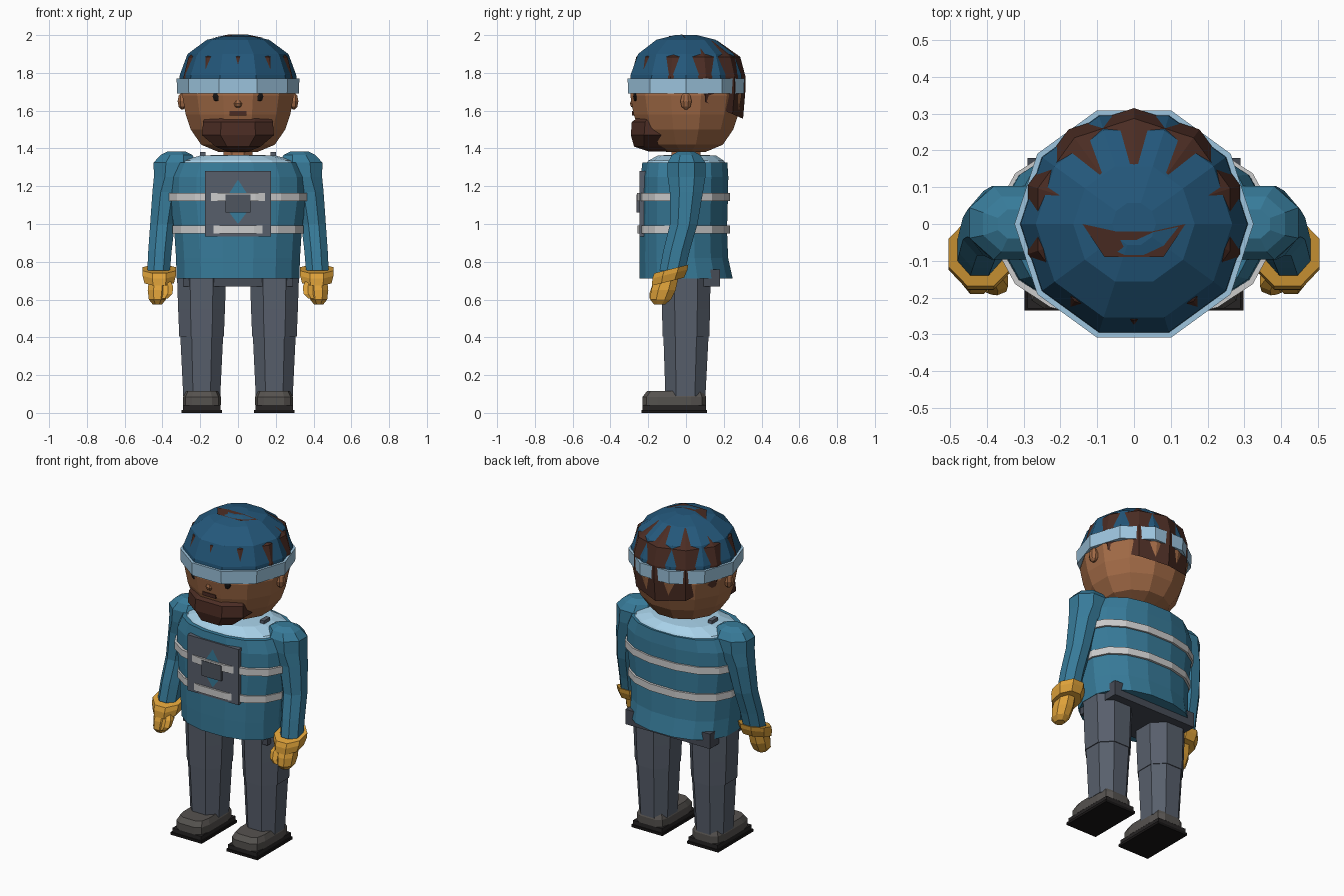
import bpy
from math import sin, cos, pi, copysign
from mathutils import Vector

if "Cube" in bpy.data.objects:
    bpy.data.objects.remove(bpy.data.objects["Cube"])

MATS = {}


def paint(ob, hexcol):
    if hexcol not in MATS:
        m = bpy.data.materials.new("colour_" + hexcol)
        rgb = [(int(hexcol[i:i + 2], 16) / 255) ** 2.2 for i in (0, 2, 4)]
        m.diffuse_color = (*rgb, 1)
        m.use_nodes = True
        m.node_tree.nodes["Principled BSDF"].inputs["Base Color"].default_value = m.diffuse_color
        MATS[hexcol] = m
    ob.data.materials.append(MATS[hexcol])


def finish(name, verts, faces, col, mirror=False):
    me = bpy.data.meshes.new(name)
    me.from_pydata(verts, [], faces)
    ob = bpy.data.objects.new(name, me)
    bpy.context.collection.objects.link(ob)
    paint(ob, col)
    if mirror:
        ob.modifiers.new("mirror", 'MIRROR')
    return ob


def loft(name, rings, col, n=8, p=2.0, flat=True, tilt=0.0, mirror=False):
    """Rings (cx, cy, z, rx, ry) from bottom to top, n-sided superellipses, capped."""
    a0, k = (pi / n, 1 / cos(pi / n)) if flat else (0, 1)
    verts = []
    for cx, cy, z, rx, ry in rings:
        for i in range(n):
            a = a0 + 2 * pi * i / n
            x, y = [r * min(1, k * copysign(abs(t) ** (2 / p), t) * copysign(1, t)) * copysign(1, t)
                    for r, t in ((rx, cos(a)), (ry, sin(a)))]
            verts.append((cx + x, cy + y, z + tilt * y))
    faces = [(r * n + i, r * n + (i + 1) % n, (r + 1) * n + (i + 1) % n, (r + 1) * n + i)
             for r in range(len(rings) - 1) for i in range(n)]
    faces.append(tuple(range(n - 1, -1, -1)))
    faces.append(tuple((len(rings) - 1) * n + i for i in range(n)))
    return finish(name, verts, faces, col, mirror)


def box(name, lo, hi, col, mirror=False):
    v = [(x, y, z) for z in (lo[2], hi[2]) for x, y in
         ((lo[0], lo[1]), (hi[0], lo[1]), (hi[0], hi[1]), (lo[0], hi[1]))]
    f = [(3, 2, 1, 0), (4, 5, 6, 7)] + [(i, (i + 1) % 4, (i + 1) % 4 + 4, i + 4) for i in range(4)]
    return finish(name, v, f, col, mirror)


def ball(name, c, r, col, mirror=False):
    x, y, z = c
    rings = [(x, y, z + r[2] * sin(a), r[0] * cos(a), r[1] * cos(a)) for a in (-1.3, -.7, 0, .7, 1.3)]
    return loft(name, rings, col, mirror=mirror)


def lathe(name, profile, col, n=10, flat=False, cy=0):
    return loft(name, [(0, cy, z, r, r) for z, r in profile], col, n=n, flat=flat)


TEAL, NAVY, PALE, WHITE = "3A7A98", "28587A", "A8D2EA", "E2E2E4"
SKIN, BROWN, GREY, DARK, GOLD = "A06A48", "4C3028", "585F6B", "1E1C1C", "DDA03C"

# Head and neck
lathe("head", [(1.38, .10), (1.42, .195), (1.5, .25), (1.58, .277), (1.68, .295), (1.78, .28), (1.9, .2)],
      SKIN, n=12, flat=True)
lathe("neck", [(1.32, .08), (1.42, .075)], SKIN, n=8, flat=True)
ball("ear", (.295, 0, 1.65), (.025, .03, .045), SKIN, True)
ball("nose", (0, -.272, 1.637), (.027, .025, .025), SKIN)
ball("eye", (.105, -.262, 1.675), (.03, .018, .03), DARK, True)
box("moustache", (-.045, -.285, 1.575), (.045, -.23, 1.597), BROWN)
loft("beard", [(0, -.14, 1.385, .06, .06), (0, -.17, 1.41, .12, .105),
               (0, -.155, 1.47, .19, .137), (0, -.15, 1.54, .185, .137), (0, -.145, 1.56, .175, .115)],
     BROWN, n=8, p=2.4)

# Hat with folded brim
lathe("hat_dome", [(1.74, .312), (1.79, .308), (1.9, .267), (1.975, .165), (2.0, .06)], NAVY)
lathe("hat_band", [(1.69, .322), (1.77, .325)], "9CC4DE")

# Hair shell: a slanted back hem, with corners showing through the hat
n = 10
hv, hf = [], []
for j, (z, r) in enumerate([(0, .29), (1.70, .302), (1.78, .303), (1.885, .275), (1.97, .155), (1.99, .05)]):
    for i in range(n):
        a = pi / n + 2 * pi * i / n
        y = r * sin(a) + .012
        hv.append((r * cos(a), y, z if j else 1.69 - .44 * max(y, 0)))
for j in range(5):
    hf += [(j * n + i, j * n + (i + 1) % n, j * n + n + (i + 1) % n, j * n + n + i) for i in range(n)]
hf.append(tuple(5 * n + i for i in range(n)))
finish("hair", hv, hf, BROWN)
finish("hair_top_patch", [(-.14, .0, 1.984), (-.08, -.09, 1.994), (.08, -.09, 1.994), (.14, .0, 1.984),
                          (.05, -.02, 2.003), (-.05, -.02, 2.003)], [(0, 1, 2, 3, 4, 5)], BROWN)

# Shirt body
body = [(0, 0, .712, .325, .247), (0, -.012, .82, .328, .235), (0, -.014, .97, .338, .231),
        (0, -.01, 1.14, .362, .232), (0, -.008, 1.25, .358, .232), (0, -.006, 1.325, .325, .225)]
loft("shirt_body", body, TEAL, n=16, p=2.3)
loft("shirt_yoke", [(0, 0, 1.315, .315, .215), (0, 0, 1.335, .30, .20), (0, .005, 1.362, .2, .155),
                    (0, .005, 1.366, .09, .09)], PALE, n=16, p=2.2)

# Reflective stripes
for name, z, rx, ry in (("lower_stripe", .95, .347, .245), ("upper_stripe", 1.122, .372, .246)):
    loft(name, [(0, -.013, z, rx, ry), (0, -.013, z + .043, rx, ry)], WHITE, n=16, p=2.3)

# Chest panel, pocket, shirt showing through, strap ends
box("chest_panel", (-.175, -.247, .935), (.175, -.19, 1.28), GREY)
box("chest_pocket", (-.067, -.262, 1.06), (.067, -.23, 1.155), "50565F")
finish("shirt_show_through", [(-.045, -.249, 1.165), (.045, -.249, 1.165), (0, -.249, 1.235),
                              (-.045, -.249, 1.06), (.045, -.249, 1.06), (0, -.249, 1.0)],
       [(0, 1, 2), (3, 5, 4)], TEAL)
box("strap_end", (.172, -.03, 1.34), (.2, .03, 1.382), GREY, True)

# Arms, cuffs and gloves
loft("sleeve", [(.42, -.072, .755, .06, .068), (.413, -.05, .86, .062, .07), (.4, -.012, 1.0, .065, .073),
                (.378, .002, 1.17, .075, .088), (.345, .003, 1.25, .1, .1), (.335, .003, 1.325, .112, .1),
                (.325, 0, 1.365, .085, .075), (.325, 0, 1.385, .045, .04)], TEAL, mirror=True)
loft("glove_cuff", [(.417, -.095, .695, .078, .085), (.417, -.085, .735, .088, .093),
                    (.417, -.078, .762, .088, .09)], GOLD, tilt=.25, mirror=True)
loft("glove_hand", [(.427, -.14, .575, .025, .03), (.427, -.135, .6, .045, .055),
                    (.425, -.12, .65, .053, .065), (.42, -.1, .72, .05, .06)], GOLD, mirror=True)
loft("glove_thumb", [(.388, -.178, .605, .015, .014), (.372, -.17, .63, .025, .024),
                     (.37, -.155, .67, .027, .026), (.385, -.13, .71, .022, .022)], GOLD, n=6, mirror=True)

# Legs and hips
loft("upper_leg", [(.193, 0, .405, .118, .124), (.193, 0, .55, .124, .127), (.193, 0, .73, .13, .13)],
     GREY, p=2.3, mirror=True)
loft("lower_leg", [(.192, -.003, .09, .098, .106), (.192, 0, .42, .114, .12)], GREY, p=2.3, mirror=True)
box("hips", (-.29, -.125, .668), (.29, .18, .76), "484D57")

# Shoes
box("sole_bottom", (.085, -.235, 0), (.298, .11, .016), DARK, True)
box("sole_top", (.092, -.23, .016), (.29, .105, .042), "2A2828", True)
loft("shoe", [(.191, -.062, .042, .1, .168), (.191, -.062, .085, .1, .168), (.191, -.057, .115, .085, .15)],
     "565350", n=12, p=4, mirror=True)
